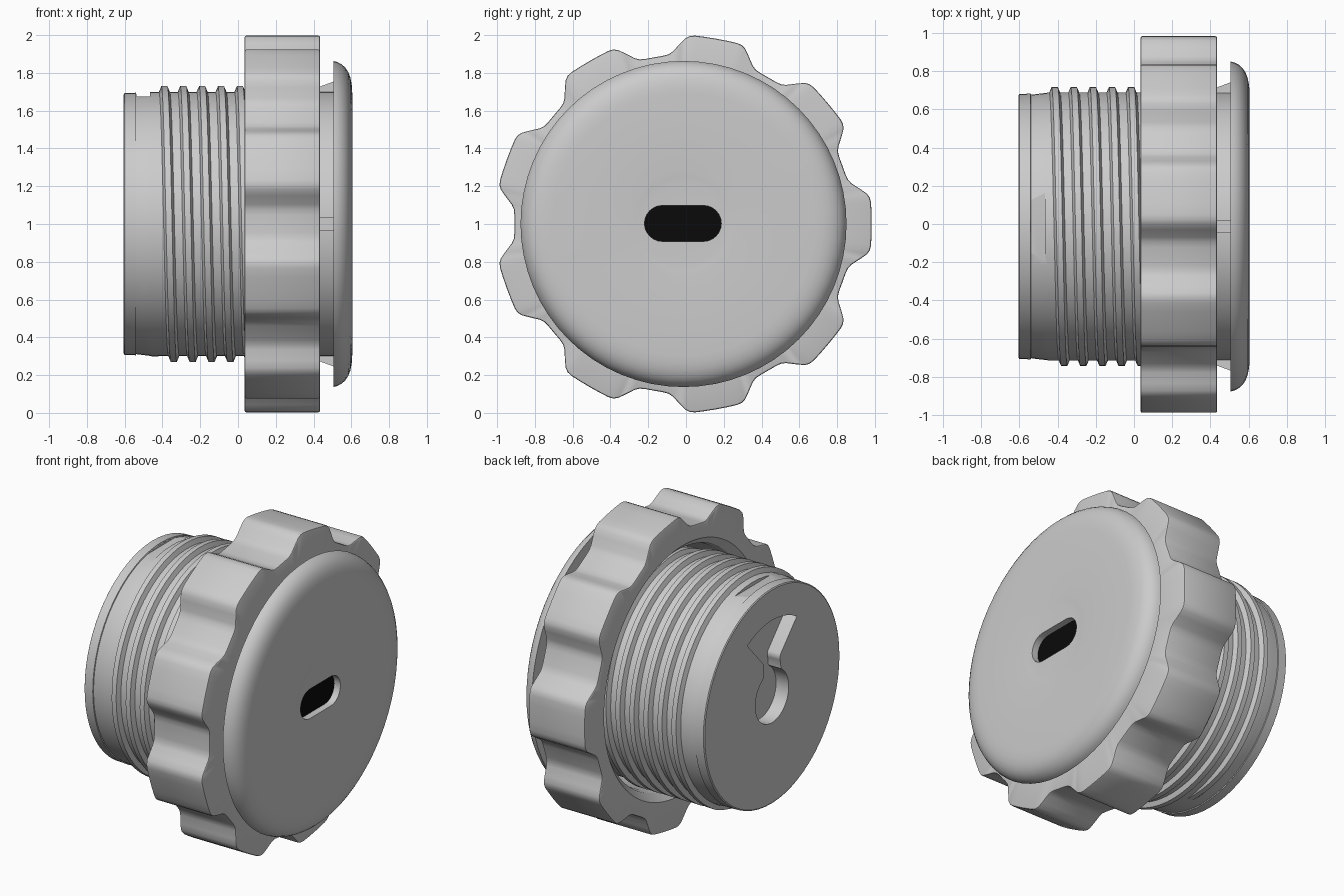
import bpy, bmesh, math
from math import sin, cos, pi, radians

if "Cube" in bpy.data.objects:
    bpy.data.objects.remove(bpy.data.objects["Cube"])

AY, AZ = -0.013, 1.0          # the axis of the fitting runs along x


def finish(name, bm, angle=30):
    bmesh.ops.recalc_face_normals(bm, faces=bm.faces)
    me = bpy.data.meshes.new(name)
    bm.to_mesh(me)
    bm.free()
    ob = bpy.data.objects.new(name, me)
    bpy.context.collection.objects.link(ob)
    smooth(ob, angle)
    return ob


def smooth(ob, angle=30):
    bpy.ops.object.select_all(action='DESELECT')
    ob.select_set(True)
    bpy.context.view_layer.objects.active = ob
    bpy.ops.object.shade_smooth_by_angle(angle=radians(angle))


def loft(name, rings, closed=False):
    """rings: list of (x, [(radius, angle), ...]) joined in order."""
    bm = bmesh.new()
    loops = [[bm.verts.new((x, AY + r * cos(a), AZ + r * sin(a))) for r, a in pts]
             for x, pts in rings]
    n, m = len(loops[0]), len(loops)
    for i in range(m if closed else m - 1):
        p, q = loops[i], loops[(i + 1) % m]
        for j in range(n):
            k = (j + 1) % n
            bm.faces.new((p[j], p[k], q[k], q[j]))
    if not closed:
        bm.faces.new(loops[0])
        bm.faces.new(loops[-1])
    return finish(name, bm)


def circle(r, n=64):
    return [(r, 2 * pi * i / n) for i in range(n)]


def lathe(name, profile):
    return loft(name, [(x, circle(r)) for x, r in profile])


def prism(name, outline, x0, x1):
    """outline: (y, z) points measured from the axis."""
    pts = [(math.hypot(y, z), math.atan2(z, y)) for y, z in outline]
    return loft(name, [(x0, pts), (x1, pts)])


def cut(ob, cutter):
    cutter.hide_render = True
    mod = ob.modifiers.new("cut", 'BOOLEAN')
    mod.operation = 'DIFFERENCE'
    mod.solver = 'EXACT'
    mod.object = cutter
    bpy.context.view_layer.objects.active = ob
    bpy.ops.object.modifier_apply(modifier=mod.name)
    bpy.data.objects.remove(cutter)


def arc(cy, cz, r, a0, a1, n):
    return [(cy + r * cos(radians(a0 + (a1 - a0) * i / n)),
             cz + r * sin(radians(a0 + (a1 - a0) * i / n))) for i in range(n + 1)]


# threaded barrel with a stepped rear rim
barrel = lathe("barrel", [(-0.605, 0.686), (-0.6, 0.693), (-0.541, 0.695), (-0.539, 0.689),
                          (-0.5, 0.694), (-0.45, 0.70), (0.51, 0.70)])

# rear keyhole recess: round hole with a fan-shaped slot above
keyhole = arc(0, 0, 0.17, 122, 418, 28) + arc(0.13, 0.215, 0.05, 210, 150, 4) \
    + arc(0, 0, 0.49, 59, 121, 14) + arc(-0.13, 0.215, 0.05, 30, -30, 4)
cut(barrel, prism("keyhole_cutter", keyhole, -0.7, -0.515))

# shallow notch on top behind the rim
notch = [(-0.185, 0.675), (0.185, 0.675), (0.185, 0.8), (-0.185, 0.8)]
cut(barrel, prism("notch_cutter", notch, -0.538, -0.465))
smooth(barrel)

# helical thread, pitch 0.1, starting at the bottom
bm = bmesh.new()
per_turn, turns, pitch = 64, 5.6, 0.1
steps = int(per_turn * turns)
prev = None
for i in range(steps + 1):
    t = i / per_turn
    a = -pi / 2 + 2 * pi * t
    x = -0.44 + pitch * t
    h = min(1, i / 5, (steps - i) / 5)
    ring = [bm.verts.new((x + dx, AY + r * cos(a), AZ + r * sin(a)))
            for dx, r in ((-0.032, 0.692), (-0.016, 0.70 + 0.03 * h),
                          (0.016, 0.70 + 0.03 * h), (0.032, 0.692))]
    if prev:
        for j in range(4):
            k = (j + 1) % 4
            bm.faces.new((prev[j], prev[k], ring[k], ring[j]))
    else:
        bm.faces.new(ring)
    prev = ring
bm.faces.new(prev)
finish("thread", bm)

# nine-lobed grip nut
lobe = [(-20, 0.896), (-17, 0.897), (-15, 0.902), (-13.5, 0.916), (-11, 0.957), (-9.3, 0.985),
        (-8, 0.996), (-6.5, 0.999), (-3.5, 0.997), (0, 0.996)]
lobe += [(-a, r) for a, r in reversed(lobe[1:-1])]
outer = [(r, radians(40 * k + a)) for k in range(9) for a, r in lobe]


def lobed(d):
    return [(r - d, a) for r, a in outer]


def bore(r):
    return [(r, a) for _, a in outer]


loft("grip_nut", [(0.034, lobed(0.010)), (0.037, lobed(0.003)), (0.044, lobed(0)),
                  (0.425, lobed(0)), (0.432, lobed(0.003)), (0.435, lobed(0.010)),
                  (0.435, bore(0.745)), (0.13, bore(0.745)), (0.08, bore(0.755)),
                  (0.034, bore(0.80))], closed=True)

# domed front cap with a shallow dish
cap = lathe("front_cap", [(0.505, 0.70), (0.505, 0.863), (0.525, 0.858), (0.548, 0.846),
                          (0.568, 0.828), (0.584, 0.804), (0.595, 0.775), (0.602, 0.740),
                          (0.605, 0.695), (0.605, 0.285), (0.602, 0.25), (0.600, 0.215)])


def slot(grow=0.0):
    r = 0.095 + grow
    return arc(0.105, 0.003, r, -90, 90, 12) + arc(-0.112, 0.003, r, 90, 270, 12)


cut(cap, prism("slot_cutter", slot(), 0.55, 0.7))
smooth(cap)

# black socket floor inside the slot
socket = prism("socket", slot(0.003), 0.53, 0.556)
black = bpy.data.materials.new("black")
black.diffuse_color = (0.003, 0.003, 0.003, 1)
black.use_nodes = True
black.node_tree.nodes["Principled BSDF"].inputs["Base Color"].default_value = black.diffuse_color
socket.data.materials.append(black)

# four wedge ribs between barrel and cap
for k in range(4):
    bm = bmesh.new()
    a = k * pi / 2
    sides = []
    for w in (-0.034, 0.034):
        sides.append([bm.verts.new((x, AY + r * cos(a) - w * sin(a), AZ + r * sin(a) + w * cos(a)))
                      for x, r in ((0.36, 0.68), (0.36, 0.70), (0.508, 0.755), (0.508, 0.68))])
    for j in range(4):
        n = (j + 1) % 4
        bm.faces.new((sides[0][j], sides[0][n], sides[1][n], sides[1][j]))
    for s in sides:
        bm.faces.new(s)
    finish(f"rib_{k + 1}", bm)
